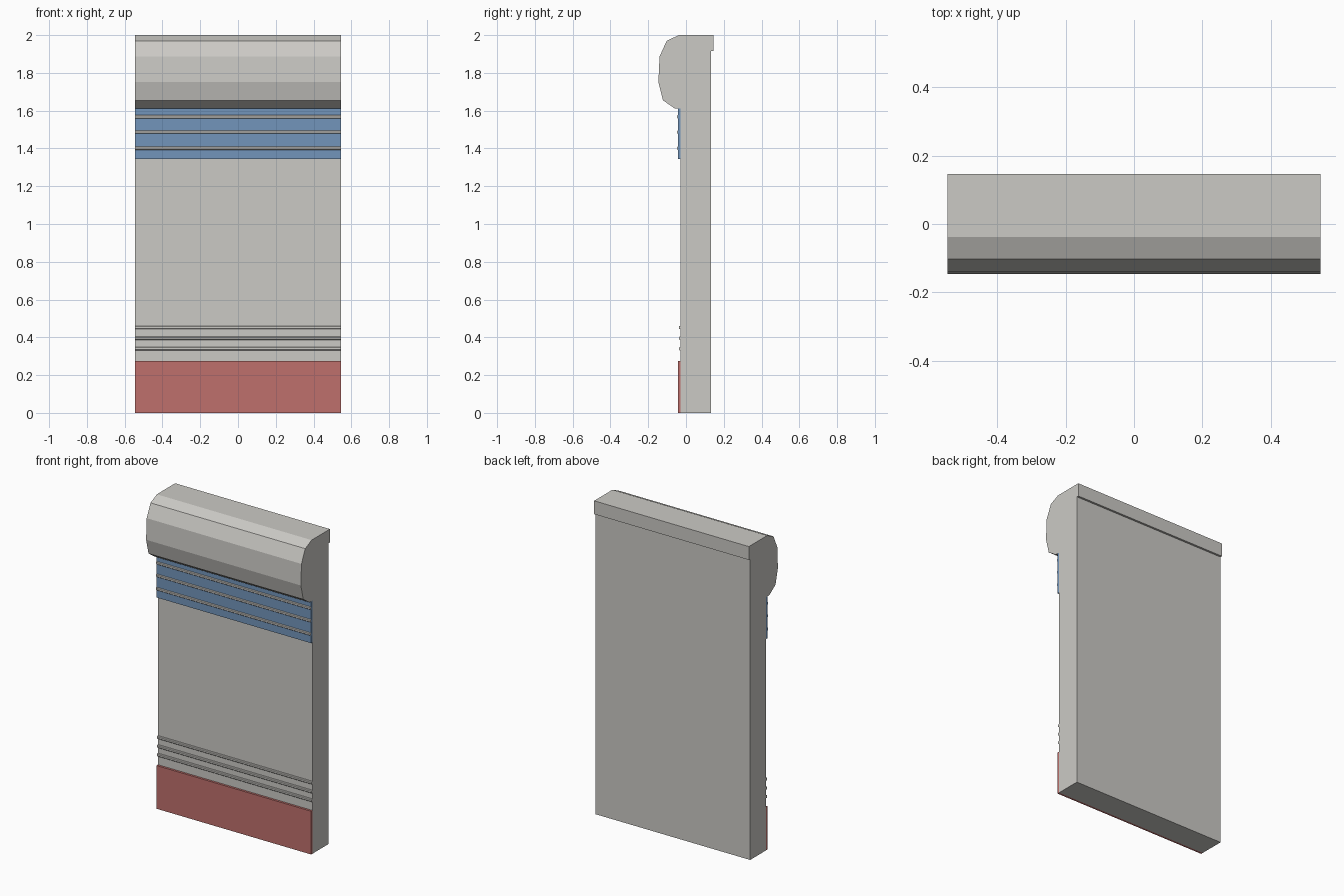
import bpy, bmesh

if "Cube" in bpy.data.objects:
    bpy.data.objects.remove(bpy.data.objects["Cube"])

HALF_WIDTH = 0.545


def material(name, rgb):
    m = bpy.data.materials.new(name)
    m.diffuse_color = (*rgb, 1.0)
    m.use_nodes = True
    m.node_tree.nodes["Principled BSDF"].inputs["Base Color"].default_value = m.diffuse_color
    return m


grey = material("stone grey", (0.60, 0.59, 0.56))
blue = material("muted blue", (0.17, 0.30, 0.50))
red = material("muted red", (0.52, 0.16, 0.15))


def extrude_profile(name, profile, mat):
    """Extrude a (y, z) outline across the full width."""
    bm = bmesh.new()
    face = bm.faces.new([bm.verts.new((-HALF_WIDTH, y, z)) for y, z in profile])
    new = bmesh.ops.extrude_face_region(bm, geom=[face])["geom"]
    verts = [v for v in new if isinstance(v, bmesh.types.BMVert)]
    bmesh.ops.translate(bm, verts=verts, vec=(2 * HALF_WIDTH, 0, 0))
    bmesh.ops.recalc_face_normals(bm, faces=bm.faces)
    mesh = bpy.data.meshes.new(name)
    bm.to_mesh(mesh)
    bm.free()
    mesh.materials.append(mat)
    obj = bpy.data.objects.new(name, mesh)
    bpy.context.collection.objects.link(obj)
    return obj


def rect(y0, y1, z0, z1):
    return [(y0, z0), (y1, z0), (y1, z1), (y0, z1)]


def ridge(y_front, y_back, z, h):
    """Small bead with chamfered front corners."""
    c = 0.004
    return [(y_back, z - h), (y_front + c, z - h), (y_front, z - h + c),
            (y_front, z + h - c), (y_front + c, z + h), (y_back, z + h)]


# Wall slab with rounded overhanging cap and rear lip
extrude_profile("wall_panel", [
    (-0.028, 0), (0.133, 0), (0.133, 1.915), (0.146, 1.915), (0.146, 2.0),
    (-0.038, 2.0), (-0.102, 1.97), (-0.14, 1.887), (-0.146, 1.752),
    (-0.122, 1.655), (-0.06, 1.612), (-0.028, 1.612)], grey)

# Coloured bands on the front
extrude_profile("lower_band", rect(-0.042, -0.028, 0, 0.275), red)
extrude_profile("upper_band", rect(-0.042, -0.028, 1.345, 1.612), blue)

# Beads across the upper band and above the lower band
for i, z in enumerate((1.402, 1.487, 1.567)):
    extrude_profile(f"upper_bead_{i + 1}", ridge(-0.048, -0.041, z, 0.009), grey)
for i, z in enumerate((0.34, 0.395, 0.452)):
    extrude_profile(f"lower_bead_{i + 1}", ridge(-0.038, -0.027, z, 0.009), grey)
